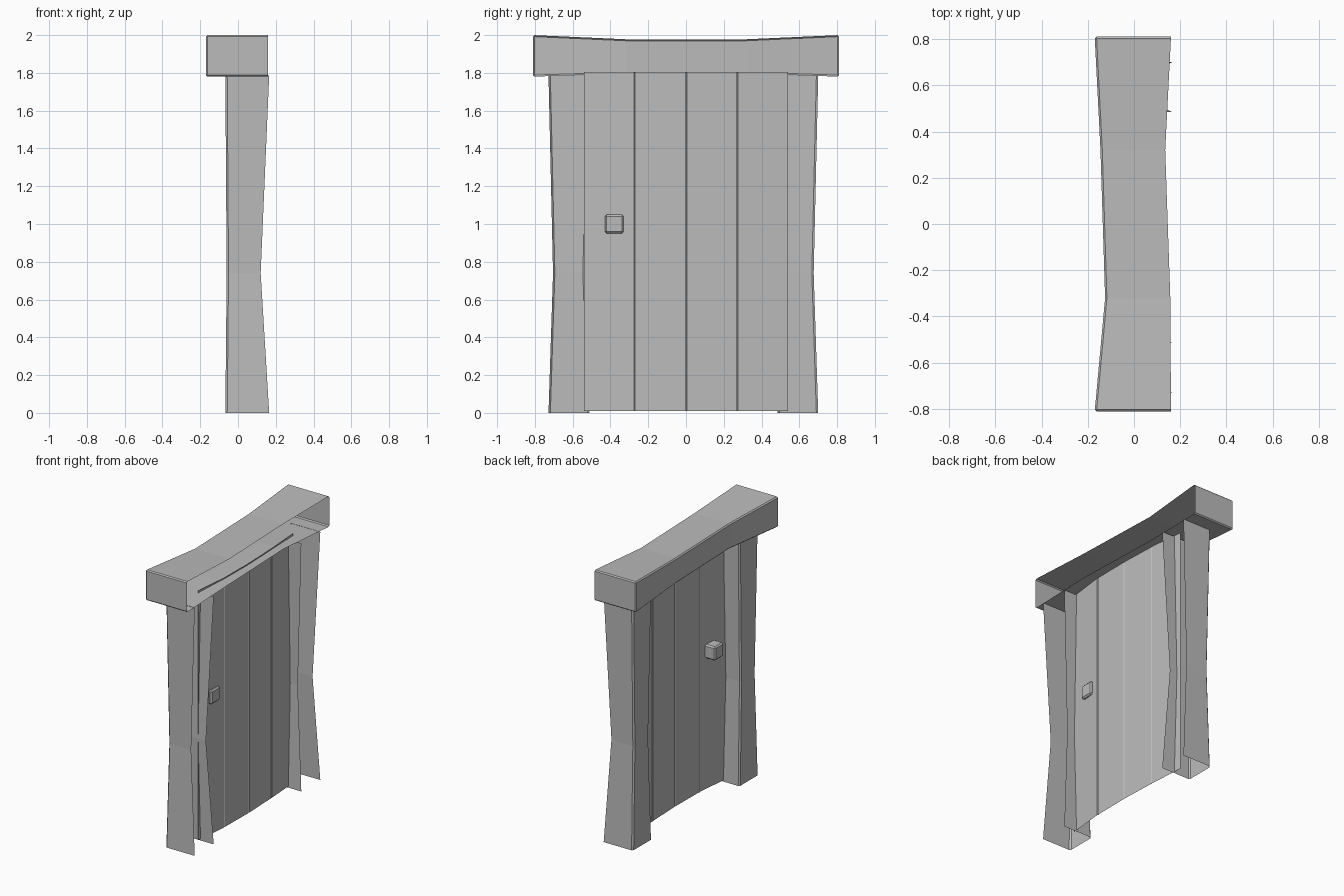
import bpy
import bmesh

cube = bpy.data.objects.get("Cube")
if cube:
    bpy.data.objects.remove(cube, do_unlink=True)

GREY = (0.5, 0.5, 0.5, 1)
mat = bpy.data.materials.new("plain grey")
mat.use_nodes = True
mat.diffuse_color = GREY
mat.node_tree.nodes["Principled BSDF"].inputs["Base Color"].default_value = GREY


def loft(name, rings, closed=False, caps=False, bevel=0):
    """Skin a row of equal-length cross-sections into one surface."""
    bm = bmesh.new()
    rows = [[bm.verts.new(p) for p in ring] for ring in rings]
    n = len(rows[0])
    for a, b in zip(rows, rows[1:]):
        for i in range(n if closed else n - 1):
            j = (i + 1) % n
            bm.faces.new((a[i], a[j], b[j], b[i]))
    if caps:
        bm.faces.new(rows[0])
        bm.faces.new(rows[-1])
    bmesh.ops.recalc_face_normals(bm, faces=bm.faces)
    mesh = bpy.data.meshes.new(name)
    bm.to_mesh(mesh)
    bm.free()
    mesh.materials.append(mat)
    obj = bpy.data.objects.new(name, mesh)
    bpy.context.collection.objects.link(obj)
    if bevel:
        mod = obj.modifiers.new("soft edges", "BEVEL")
        mod.width = bevel
        mod.segments = 1
        mod.limit_method = "ANGLE"
    return obj


# Posts: three-sided channels, open at +x and at the ends, pinched in the middle
def post(name, centre):
    rings = []
    for z, half, front, back in ((0, 0.108, 0.165, -0.067),
                                 (0.74, 0.084, 0.12, -0.06),
                                 (1.785, 0.108, 0.165, -0.067)):
        rings.append([(front, centre - half, z), (back, centre - half, z),
                      (back, centre + half, z), (front, centre + half, z)])
    return loft(name, rings, bevel=0.01)


post("front_post", -0.62)
post("rear_post", 0.592)

# Lintel: long beam, open at +x, slimmer along the middle
sections = ((-0.81, -0.17, 0.16, 1.78, 2.0), (-0.32, -0.125, 0.157, 1.797, 1.978),
            (0.32, -0.145, 0.135, 1.797, 1.978), (0.81, -0.17, 0.16, 1.78, 2.0))
lintel = loft("lintel", [[(x1, y, z0), (x0, y, z0), (x0, y, z1), (x1, y, z1)]
                         for y, x0, x1, z0, z1 in sections], caps=True, bevel=0.008)

# Door: bowed sheet of four planks with shallow grooves between them
profile = [(0.058, -0.54)]
for x, y in ((0.083, -0.27), (0.086, 0), (0.076, 0.27)):
    profile += [(x, y - 0.006), (x - 0.004, y), (x, y + 0.006)]
profile.append((0.058, 0.54))
loft("door", [[(x, y, z) for x, y in profile] for z in (0.01, 1.805)])

# Door knob: small square block set through the door
ring = ((-0.43, 0.95), (-0.33, 0.95), (-0.33, 1.05), (-0.43, 1.05))
loft("door_knob", [[(x, y, z) for y, z in ring] for x in (0.0, 0.09)],
     closed=True, caps=True, bevel=0.01)
